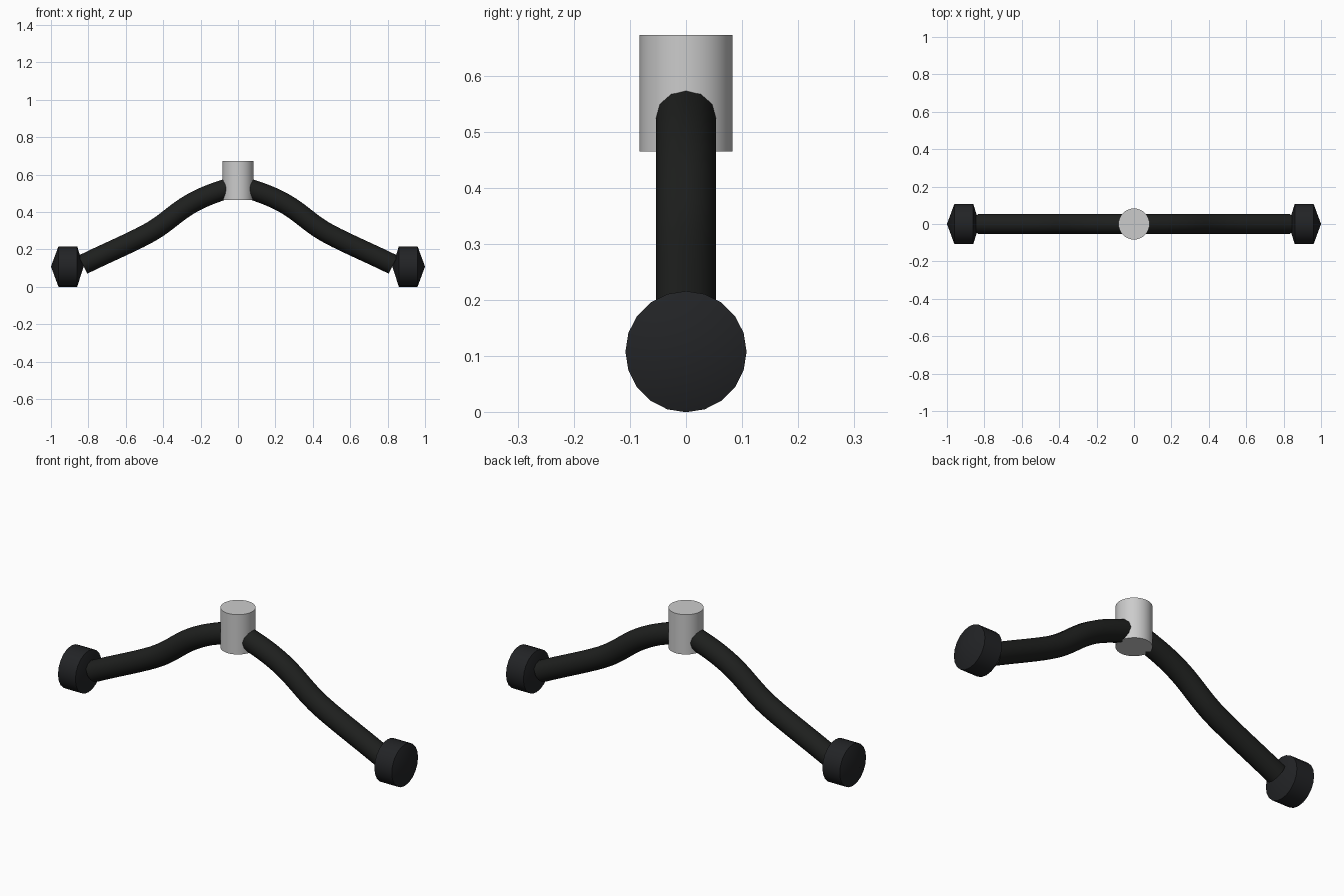
import bpy, math

if "Cube" in bpy.data.objects:
    bpy.data.objects.remove(bpy.data.objects["Cube"])

def material(name, rgb):
    m = bpy.data.materials.new(name)
    m.diffuse_color = (*rgb, 1)
    m.use_nodes = True
    m.node_tree.nodes["Principled BSDF"].inputs["Base Color"].default_value = m.diffuse_color
    return m

rubber = material("black_rubber", (0.013, 0.014, 0.013))
tyre = material("dark_tyre", (0.016, 0.017, 0.019))

def smooth(obj):
    bpy.ops.object.select_all(action='DESELECT')
    obj.select_set(True)
    bpy.context.view_layer.objects.active = obj
    bpy.ops.object.shade_smooth_by_angle(angle=math.radians(35))

# Central stem clamp
bpy.ops.mesh.primitive_cylinder_add(vertices=32, radius=0.083, depth=0.207,
                                    location=(0, 0, 0.5685))
hub = bpy.context.object
hub.name = "centre_stem"
smooth(hub)

def arm(side, label):
    # Drooping tube swept along an S-shaped path
    path = [(0.05, 0.527), (0.25, 0.445), (0.45, 0.303), (0.83, 0.118)]
    handles = [(0.06, -0.02), (0.08, -0.045), (0.08, -0.05), (0.12, -0.06)]
    curve = bpy.data.curves.new(label + "_arm_path", 'CURVE')
    curve.dimensions = '3D'
    curve.bevel_depth = 0.0538
    curve.bevel_resolution = 4
    curve.use_fill_caps = True
    curve.resolution_u = 8
    spline = curve.splines.new('BEZIER')
    spline.bezier_points.add(len(path) - 1)
    for p, (x, z), (dx, dz) in zip(spline.bezier_points, path, handles):
        p.handle_left_type = p.handle_right_type = 'FREE'
        p.co = (side * x, 0, z)
        p.handle_left = (side * (x - dx), 0, z - dz)
        p.handle_right = (side * (x + dx), 0, z + dz)
    obj = bpy.data.objects.new(label + "_arm", curve)
    bpy.context.collection.objects.link(obj)
    bpy.ops.object.select_all(action='DESELECT')
    obj.select_set(True)
    bpy.context.view_layer.objects.active = obj
    bpy.ops.object.convert(target='MESH')
    obj = bpy.context.object
    obj.data.materials.clear()
    obj.data.materials.append(rubber)
    smooth(obj)

def end_cap(side, label, n=20):
    # Turned knob with shallow conical faces on both ends
    rings = [(0.86, 0.108), (0.96, 0.108)]
    verts = [(side * x, r * math.sin(2 * math.pi * i / n),
              0.108 + r * math.cos(2 * math.pi * i / n))
             for x, r in rings for i in range(n)]
    verts += [(side * 0.825, 0, 0.108), (side * 1.0, 0, 0.108)]
    faces = []
    for i in range(n):
        j = (i + 1) % n
        faces += [(i, j, n + j, n + i), (j, i, 2 * n), (n + i, n + j, 2 * n + 1)]
    if side > 0:
        faces = [f[::-1] for f in faces]
    mesh = bpy.data.meshes.new(label + "_end_knob")
    mesh.from_pydata(verts, [], faces)
    mesh.materials.append(tyre)
    obj = bpy.data.objects.new(label + "_end_knob", mesh)
    bpy.context.collection.objects.link(obj)
    smooth(obj)

for side, label in ((1, "right"), (-1, "left")):
    arm(side, label)
    end_cap(side, label)
